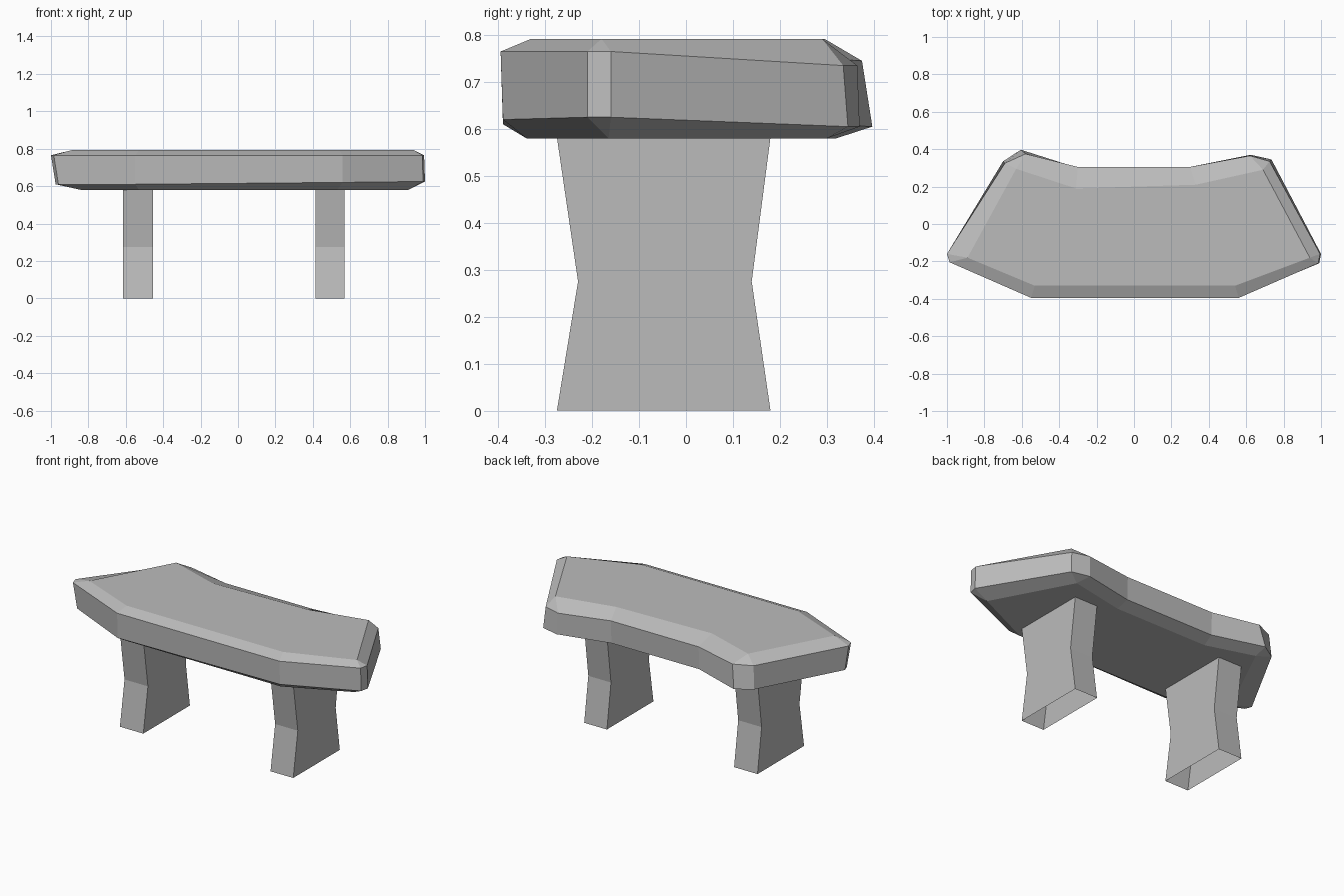
import bpy
import bmesh

cube = bpy.data.objects.get("Cube")
if cube:
    bpy.data.objects.remove(cube, do_unlink=True)

# One plain stone colour
stone = bpy.data.materials.new("stone_grey")
stone.use_nodes = True
stone.diffuse_color = (0.5, 0.5, 0.5, 1)
stone.node_tree.nodes["Principled BSDF"].inputs["Base Color"].default_value = (0.5, 0.5, 0.5, 1)


def finish(name, mesh_data):
    """Turn a bmesh into a flat-shaded object with the stone material."""
    mesh = bpy.data.meshes.new(name)
    mesh_data.to_mesh(mesh)
    mesh_data.free()
    mesh.materials.append(stone)
    obj = bpy.data.objects.new(name, mesh)
    bpy.context.collection.objects.link(obj)
    return obj


def loft(mesh_data, rings):
    """Join closed rings of points with side faces; return the vertex rings."""
    loops = [[mesh_data.verts.new(point) for point in ring] for ring in rings]
    for low, high in zip(loops, loops[1:]):
        for i in range(len(low)):
            j = (i + 1) % len(low)
            mesh_data.faces.new((low[i], low[j], high[j], high[i]))
    return loops


def build_seat():
    # Outline corners, counter-clockwise; each end corner is clipped in two
    upper = [(-0.55, -0.395, 0.765), (0.56, -0.395, 0.765),
             (0.985, -0.21, 0.765), (0.995, -0.16, 0.765),
             (0.725, 0.335, 0.735), (0.62, 0.365, 0.735),
             (0.30, 0.305, 0.75), (-0.30, 0.305, 0.75),
             (-0.58, 0.375, 0.745), (-0.69, 0.325, 0.745),
             (-1.0, -0.16, 0.765), (-0.985, -0.205, 0.765)]
    lower = [(-0.55, -0.39, 0.61), (0.56, -0.39, 0.62),
             (0.99, -0.21, 0.625), (1.0, -0.16, 0.625),
             (0.735, 0.345, 0.605), (0.625, 0.37, 0.605),
             (0.30, 0.30, 0.61), (-0.30, 0.30, 0.61),
             (-0.605, 0.397, 0.605), (-0.70, 0.335, 0.605),
             (-0.975, -0.16, 0.61), (-0.96, -0.2, 0.61)]
    # Flat top and underside have a single point at each end corner
    top = [(-0.53, -0.33), (0.54, -0.33), (0.94, -0.18), (0.69, 0.29),
           (0.33, 0.21), (-0.31, 0.19), (-0.63, 0.295), (-0.89, -0.18)]
    under = [(-0.53, -0.34), (0.53, -0.34), (0.91, -0.165), (0.66, 0.30),
             (0.31, 0.23), (-0.31, 0.23), (-0.60, 0.32), (-0.84, -0.17)]
    corner_of = [0, 1, 2, 2, 3, 3, 4, 5, 6, 6, 7, 7]

    bm = bmesh.new()
    loops = loft(bm, [[(*under[c], 0.58) for c in corner_of], lower, upper,
                      [(*top[c], 0.792) for c in corner_of]])
    bm.faces.new(loops[-1])
    bm.faces.new(loops[0][::-1])
    # Merge the doubled end points so the clipped corners close as triangles
    bmesh.ops.remove_doubles(bm, verts=bm.verts, dist=0.0005)
    bmesh.ops.recalc_face_normals(bm, faces=bm.faces)
    finish("seat", bm)


def build_leg(name, left, right):
    # Waisted slab, open underneath, tucked against the seat
    bm = bmesh.new()
    rings = []
    for front, back, z in ((-0.275, 0.18, 0), (-0.23, 0.14, 0.275), (-0.275, 0.18, 0.582)):
        rings.append([(left, front, z), (right, front, z), (right, back, z), (left, back, z)])
    loft(bm, rings)
    finish(name, bm)


build_seat()
build_leg("right_leg", -0.615, -0.455)
build_leg("left_leg", 0.415, 0.57)
